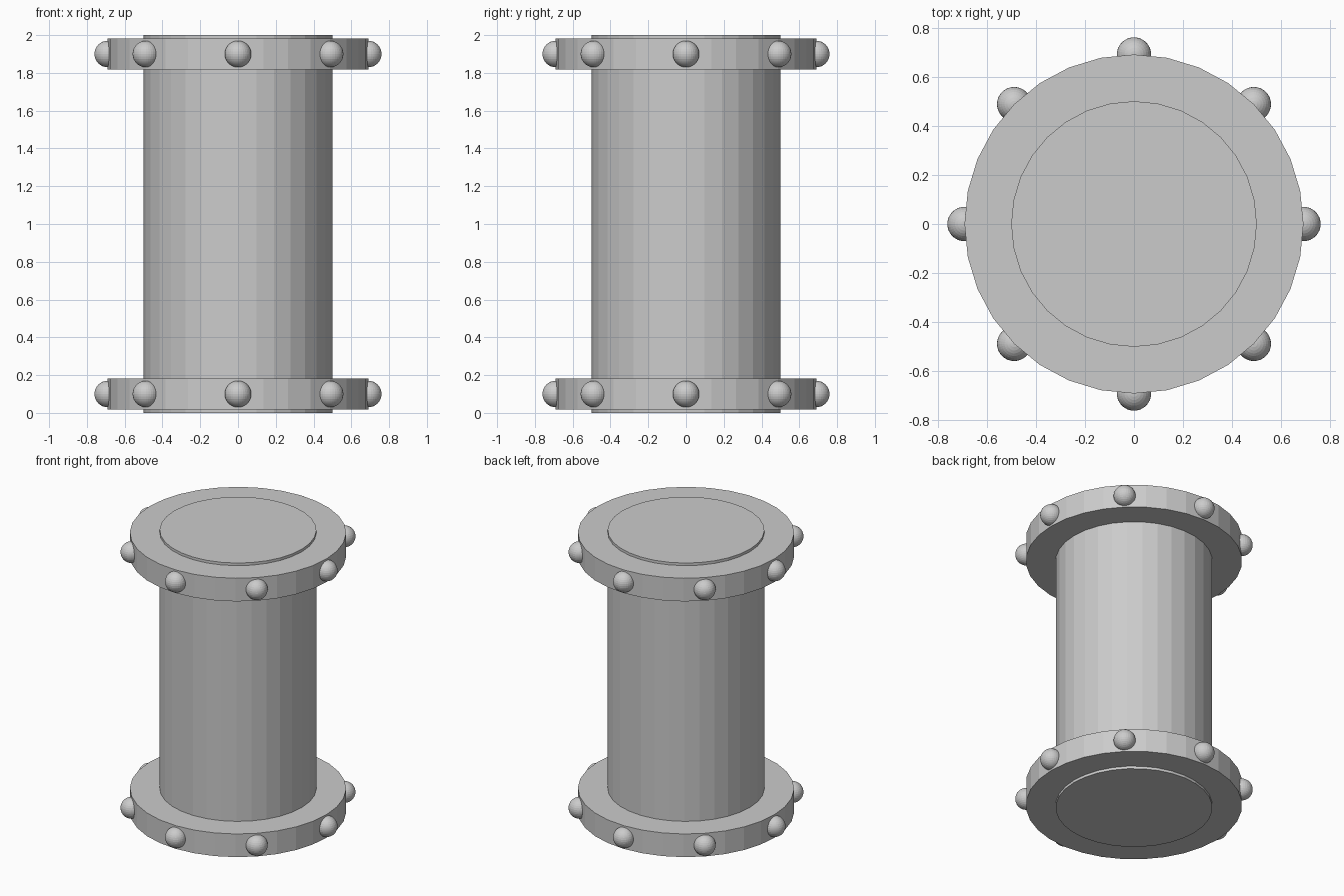
import bpy
from math import cos, sin, pi

if "Cube" in bpy.data.objects:
    bpy.data.objects.remove(bpy.data.objects["Cube"])


def cylinder(name, radius, z, depth):
    bpy.ops.mesh.primitive_cylinder_add(vertices=32, radius=radius, depth=depth, location=(0, 0, z))
    bpy.context.object.name = name


# Central column
cylinder("column", 0.5, 1.0, 2.0)

# Flange rings with eight round rivets each
for label, z in (("bottom", 0.10), ("top", 1.90)):
    cylinder(label + "_flange", 0.69, z, 0.163)
    for i in range(8):
        a = i * pi / 4
        bpy.ops.mesh.primitive_uv_sphere_add(
            segments=32, ring_count=16, radius=0.07,
            location=(0.69 * cos(a), 0.69 * sin(a), z))
        bpy.context.object.name = f"{label}_rivet_{i + 1}"
